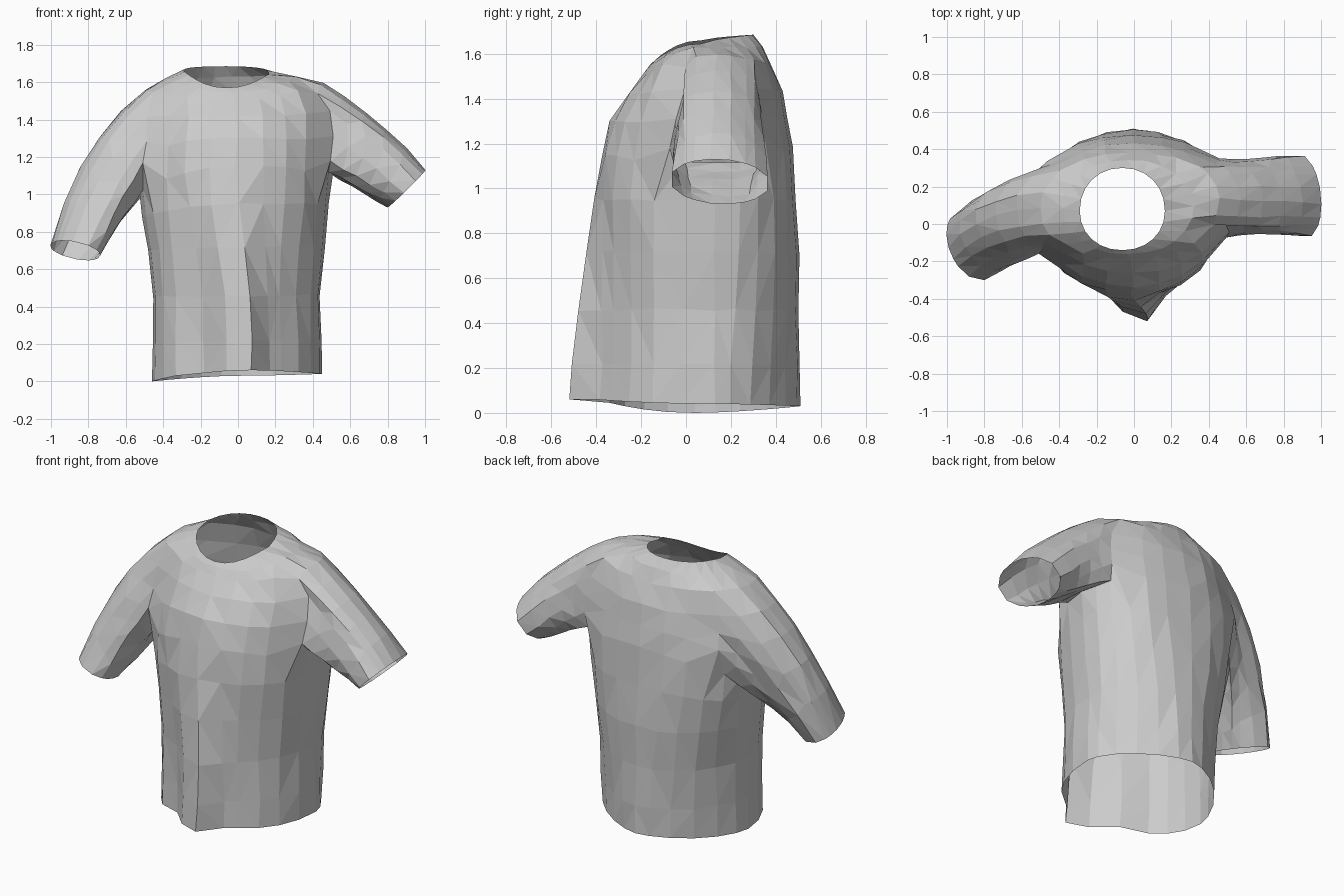
import bpy, bmesh, math, random
from mathutils import Vector

if "Cube" in bpy.data.objects:
    bpy.data.objects.remove(bpy.data.objects["Cube"])

random.seed(4)
N = 24                      # columns around the body
LOW, HIGH = 5, 8            # body rings bounding the armholes
bm = bmesh.new()

# Body rings, hem to neck: x left/right, y front/back, z left/right/front/back, side y left/right, fold depth
RINGS = [
    (-.46, .45, -.40, .51, 0, .04, .06, .03, .04, .13, .12),
    (-.46, .45, -.39, .51, .20, .22, .22, .20, .04, .13, .115),
    (-.455, .44, -.39, .505, .45, .46, .46, .45, .04, .13, .09),
    (-.485, .465, -.39, .50, .70, .72, .72, .70, .04, .13, .055),
    (-.515, .49, -.385, .49, .88, .95, .95, .95, .04, .13, .02),
    (-.53, .505, -.37, .475, 1.02, 1.11, 1.15, 1.18, .05, .14, 0),
    (-.52, .51, -.335, .455, 1.22, 1.28, 1.30, 1.31, .06, .14, 0),
    (-.51, .50, -.26, .43, 1.42, 1.45, 1.42, 1.43, .07, .14, 0),
    (-.50, .46, -.19, .385, 1.56, 1.59, 1.51, 1.55, .08, .14, 0),
    (-.38, .32, -.165, .34, 1.62, 1.63, 1.545, 1.63, .08, .10, 0),
    (-.29, .165, -.14, .30, 1.66, 1.645, 1.57, 1.685, .07, .07, 0),
]
# Roundness of the back: slack at the hem, full at the chest
BACK = [1.25, 1.2, 1.08, .95, .86, .86, .88, .92, .95, .95, .95]
# Pleat on the front: column -> (x shift, share of fold depth)
PLEAT = {16: (.06, 0), 17: (.07, .7), 18: (.075, 1), 19: (.05, 0)}
# Creases at the armhole corners: column -> (shift, extra lift at the armpit)
CREASE = {22: ((.06, .06, 0), .06), 14: ((-.04, 0, 0), .11), 9: ((-.07, -.03, 0), .13), 3: ((.08, -.03, 0), .08)}


def jitter(co, amount=.006):
    return co + Vector([random.uniform(-amount, amount) for _ in range(3)])


def soft(v, power):
    return math.copysign(abs(v) ** power, v)


def body_ring(r):
    xl, xr, yf, yb, zl, zr, zf, zb, sl, sr, fold = RINGS[r]
    out = []
    for i in range(N):
        a = 2 * math.pi * i / N
        c, s = math.cos(a), math.sin(a)
        power = BACK[r] if s > .01 else .95
        x = (xl + xr) / 2 + (xr - xl) / 2 * soft(c, power)
        yc = (sl + sr) / 2 + (sr - sl) / 2 * c
        y = yc + soft(s, power) * ((yb - yc) if s > 0 else (yc - yf))
        blend = abs(s) ** (.6 if s > 0 and r == len(RINGS) - 1 else 2)
        z = (zr if c > 0 else zl) * (1 - blend) + (zb if s > 0 else zf) * blend
        co = Vector((x, y, z))
        if fold and i in PLEAT:
            dx, share = PLEAT[i]
            co += Vector((dx * min(1, fold / .1), -fold * share, 0))
        if LOW <= r <= HIGH and i in CREASE:
            shift, lift = CREASE[i]
            co += Vector(shift) * (.4 if r == HIGH else 1)
            co.z += lift if r == LOW else (lift * .4 if r == LOW + 1 else 0)
            if r == HIGH and i == 22:
                co.z -= .03
        out.append(bm.verts.new(jitter(co) if 0 < r < len(RINGS) - 1 else co))
    return out


rings = [body_ring(r) for r in range(len(RINGS))]

# Body faces, leaving an armhole on each side
HOLES = {1: list(range(-2, 4)), -1: list(range(14, 8, -1))}   # front to back columns
skip = {i % N for i in range(-2, 3)} | set(range(9, 14))
for r in range(len(rings) - 1):
    for i in range(N):
        if LOW <= r < HIGH and i in skip:
            continue
        j = (i + 1) % N
        bm.faces.new((rings[r][i], rings[r][j], rings[r + 1][j], rings[r + 1][i]))


# Sleeves grow from the armhole edge to a tilted oval cuff
def sleeve(cols, centre, up, back, bulge, steps=5):
    n, m = len(cols) - 1, HIGH - LOW
    path = [(k, 0) for k in range(n)] + [(n, k) for k in range(m)]
    path += [(n - k, m) for k in range(n)] + [(0, m - k) for k in range(m)]
    start = [rings[LOW + b][cols[a] % N] for a, b in path]
    angles = [math.atan2(2 * b / m - 1, 2 * a / n - 1) for a, b in path]
    base = [v.co.copy() for v in start]
    prev = start
    for k in range(1, steps + 1):
        t = k / steps
        ring = []
        for p, ang in zip(base, angles):
            end = Vector(centre) + Vector(up) * math.sin(ang) + Vector(back) * math.cos(ang)
            weight = ((1 + math.sin(ang)) / 2) ** 1.3
            co = p.lerp(end, t) + Vector(bulge) * (4 * t * (1 - t) * weight)
            ring.append(bm.verts.new(jitter(co) if k < steps else co))
        for q in range(len(ring)):
            w = (q + 1) % len(ring)
            bm.faces.new((prev[q], prev[w], ring[w], ring[q]))
        prev = ring


sleeve(HOLES[1], (.90, .15, 1.03), (.10, .0, .10), (-.02, .225, -.01), (.01, 0, .03))
sleeve(HOLES[-1], (-.87, -.12, .70), (-.13, .03, .035), (-.03, .18, -.04), (-.05, .045, .08))

# Faceted cloth surface
bmesh.ops.recalc_face_normals(bm, faces=bm.faces)
bmesh.ops.triangulate(bm, faces=bm.faces[:])
mesh = bpy.data.meshes.new("short_sleeved_shirt")
bm.to_mesh(mesh)
bm.free()
shirt = bpy.data.objects.new("short_sleeved_shirt", mesh)
bpy.context.collection.objects.link(shirt)
